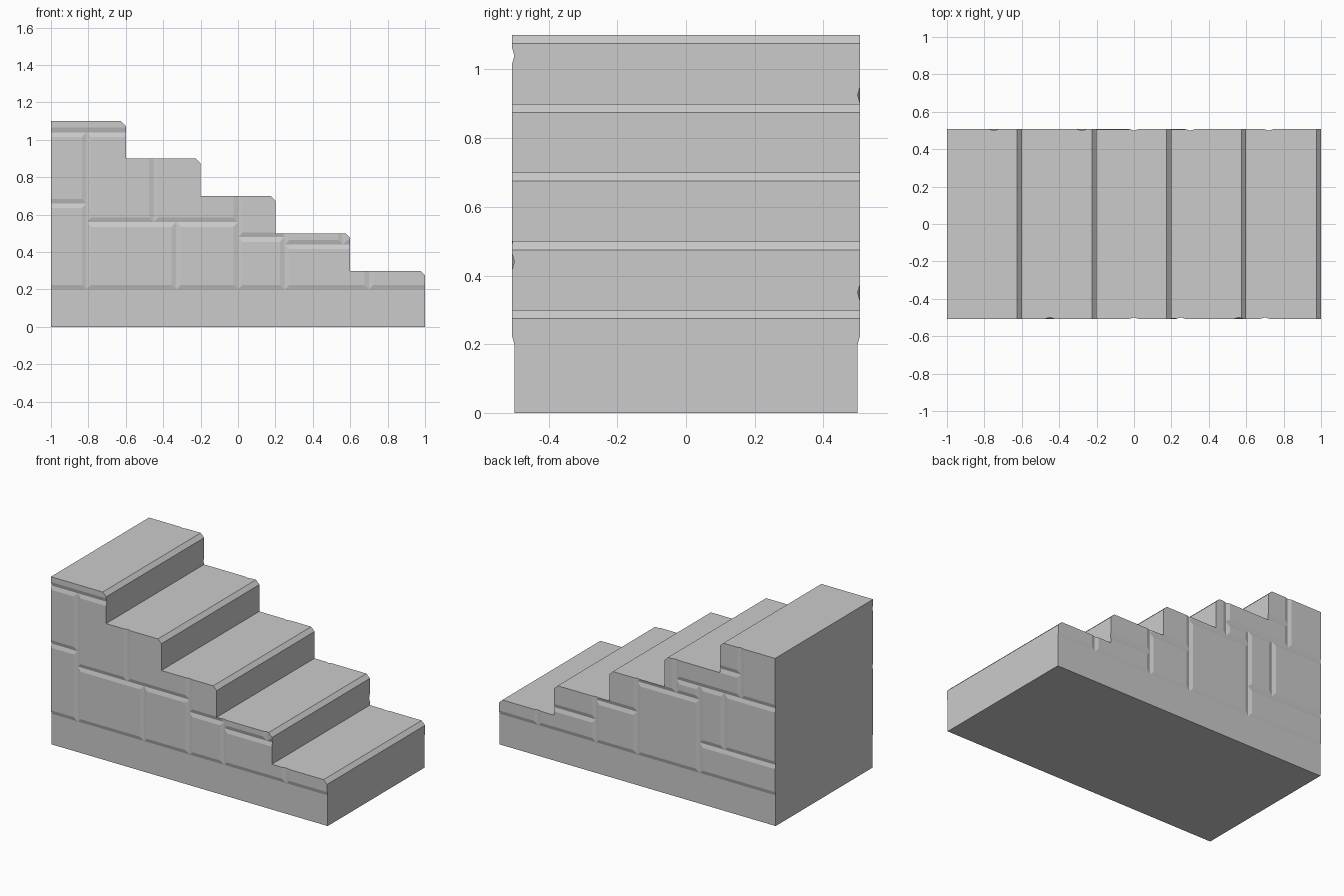
import bpy, bmesh

if "Cube" in bpy.data.objects:
    bpy.data.objects.remove(bpy.data.objects["Cube"])

HALF = 0.5      # half width of the stair body
RAISE = 0.007   # how far the stones stand proud
BEVEL = 0.025   # stone edge slope

# stair outline with chamfered nosings
outline = [(-1, 0), (1, 0)]
for i in range(5):
    x, z = 1 - 0.4 * i, 0.3 + 0.2 * i
    outline += [(x, z - 0.025), (x - 0.025, z), (max(x - 0.4, -1), z)]


def new_object(name, bm):
    bmesh.ops.recalc_face_normals(bm, faces=bm.faces)
    me = bpy.data.meshes.new(name)
    bm.to_mesh(me)
    bm.free()
    ob = bpy.data.objects.new(name, me)
    bpy.context.collection.objects.link(ob)
    return ob


def stair_prism(name, half):
    bm = bmesh.new()
    face = bm.faces.new([bm.verts.new((x, -half, z)) for x, z in outline])
    ext = bmesh.ops.extrude_face_region(bm, geom=[face])
    verts = [g for g in ext["geom"] if isinstance(g, bmesh.types.BMVert)]
    bmesh.ops.translate(bm, verts=verts, vec=(0, 2 * half, 0))
    return new_object(name, bm)


def stone_panel(name, rects, side):
    # each stone is a shallow frustum on the wall, trimmed by the stair outline
    bm = bmesh.new()
    for x0, x1, z0, z1 in rects:
        rings = []
        for inset, y in ((0.0005, HALF), (BEVEL, HALF + RAISE)):
            rings.append([bm.verts.new((x, side * y, z)) for x, z in (
                (x0 + inset, z0 + inset), (x1 - inset, z0 + inset),
                (x1 - inset, z1 - inset), (x0 + inset, z1 - inset))])
        a, b = rings
        bm.faces.new(a)
        bm.faces.new(b)
        for i in range(4):
            j = (i + 1) % 4
            bm.faces.new((a[i], a[j], b[j], b[i]))
    ob = new_object(name, bm)
    cutter = stair_prism("trim_cutter", 0.7)
    cutter.hide_render = True
    mod = ob.modifiers.new("trim", 'BOOLEAN')
    mod.operation = 'INTERSECT'
    mod.solver = 'EXACT'
    mod.object = cutter
    bpy.context.view_layer.objects.active = ob
    bpy.ops.object.modifier_apply(modifier=mod.name)
    bpy.data.objects.remove(cutter)


# solid stair body
stair_prism("stair_body", HALF)

# front stones: x0, x1, z0, z1 (running past the outline where trimmed)
stone_panel("front_stones", [
    (-1.1, -0.81, 0.2, 0.66), (-1.1, -0.81, 0.66, 1.04),
    (-1.1, -0.5, 1.04, 1.3),
    (-0.81, -0.45, 0.56, 1.04), (-0.45, 0.0, 0.56, 1.03),
    (-0.81, -0.33, 0.2, 0.56), (-0.33, 0.0, 0.2, 0.56),
    (0.0, 0.25, 0.2, 0.48), (0.0, 0.25, 0.48, 0.9),
    (0.25, 0.7, 0.2, 0.44), (0.25, 0.56, 0.44, 0.7),
    (0.56, 0.7, 0.44, 0.7), (0.7, 1.1, 0.2, 0.4)], -1)

# back stones
stone_panel("back_stones", [
    (-1.1, -0.45, 0.2, 0.4), (-1.1, -0.63, 0.4, 0.77),
    (-0.63, -0.45, 0.4, 0.77), (-1.1, -0.75, 0.77, 1.3),
    (-0.75, -0.28, 0.77, 0.925), (-0.75, -0.5, 0.925, 1.3),
    (-0.45, 0.0, 0.2, 0.68), (-0.28, 0.0, 0.68, 1.0),
    (-0.45, -0.28, 0.68, 0.77),
    (0.0, 0.3, 0.2, 0.48), (0.0, 0.3, 0.48, 0.9),
    (0.3, 0.72, 0.2, 0.35), (0.3, 0.72, 0.35, 0.7),
    (0.72, 1.1, 0.2, 0.4)], 1)
